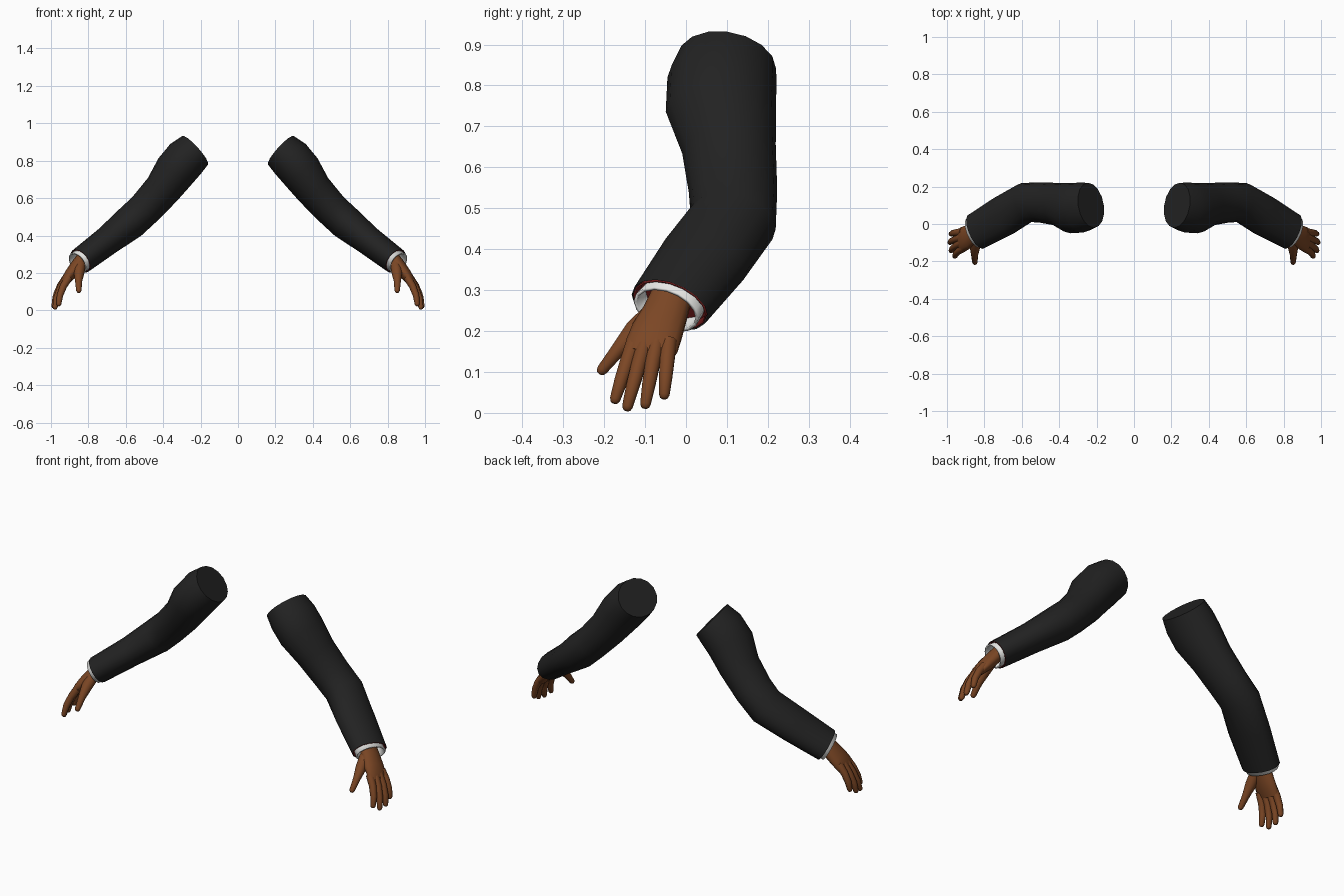
import bpy, bmesh, math
from mathutils import Vector

cube = bpy.data.objects.get("Cube")
if cube:
    bpy.data.objects.remove(cube, do_unlink=True)


def material(name, rgb, rough=0.8):
    m = bpy.data.materials.new(name)
    m.use_nodes = True
    m.diffuse_color = (*rgb, 1)
    node = m.node_tree.nodes["Principled BSDF"]
    node.inputs["Base Color"].default_value = (*rgb, 1)
    node.inputs["Roughness"].default_value = rough
    return m


CLOTH = material("black cloth", (0.016, 0.016, 0.016))
SHIRT = material("white shirt", (0.8, 0.8, 0.78))
LINING = material("dark red lining", (0.15, 0.01, 0.01))
SKIN = material("brown skin", (0.2, 0.062, 0.018))


def tube(name, mat, sections, sides=12, cap_start=True, cap_end=True, thickness=0):
    """Skin elliptical sections (centre, radius across, radius front-back)
    along a path, then mirror the part to the other arm."""
    bm = bmesh.new()
    centres = [Vector(s[0]) for s in sections]
    rings = []
    for i, (_, across, deep) in enumerate(sections):
        d = (centres[min(i + 1, len(centres) - 1)] - centres[max(i - 1, 0)]).normalized()
        u = Vector((0, 1, 0)).cross(d).normalized()
        v = d.cross(u)
        ring = []
        for k in range(sides):
            a = math.tau * k / sides
            ring.append(bm.verts.new(centres[i] + u * across * math.cos(a) + v * deep * math.sin(a)))
        rings.append(ring)
    for lower, upper in zip(rings, rings[1:]):
        for k in range(sides):
            n = (k + 1) % sides
            bm.faces.new((lower[k], lower[n], upper[n], upper[k]))
    if cap_start:
        bm.faces.new(rings[0][::-1])
    if cap_end:
        bm.faces.new(rings[-1])
    bmesh.ops.recalc_face_normals(bm, faces=bm.faces)
    mesh = bpy.data.meshes.new(name)
    bm.to_mesh(mesh)
    bm.free()
    mesh.materials.append(mat)
    mesh.shade_smooth()
    mesh.set_sharp_from_angle(angle=math.radians(50))
    obj = bpy.data.objects.new(name, mesh)
    bpy.context.collection.objects.link(obj)
    if thickness:
        solid = obj.modifiers.new("thickness", "SOLIDIFY")
        solid.thickness = thickness
    obj.modifiers.new("other arm", "MIRROR").use_mirror_merge = False
    return obj


# Jacket sleeves, shoulder to wrist
wrist = Vector((0.843, -0.04, 0.263))
tube("sleeves", CLOTH, [
    ((0.23, 0.10, 0.855), 0.103, 0.122),
    ((0.28, 0.088, 0.81), 0.114, 0.134),
    ((0.335, 0.085, 0.745), 0.113, 0.135),
    ((0.405, 0.105, 0.645), 0.099, 0.115),
    ((0.50, 0.115, 0.54), 0.092, 0.108),
    ((0.578, 0.115, 0.468), 0.092, 0.108),
    ((0.695, 0.045, 0.375), 0.078, 0.113),
    (wrist, 0.071, 0.102),
], sides=16, cap_end=False)

# Lining rim and shirt cuff at the wrist
axis = Vector((0.74, -0.42, -0.54)).normalized()
tube("sleeve_lining", LINING, [
    (wrist - axis * 0.03, 0.064, 0.094),
    (wrist - axis * 0.001, 0.068, 0.099),
], sides=16, cap_end=False, thickness=0.004)
tube("shirt_cuffs", SHIRT, [
    (wrist - axis * 0.04, 0.058, 0.082),
    (wrist + axis * 0.02, 0.063, 0.087),
], sides=16, cap_end=False, thickness=0.008)

# Palms
tube("palms", SKIN, [
    ((0.815, -0.03, 0.30), 0.034, 0.05),
    ((0.855, -0.05, 0.245), 0.036, 0.056),
    ((0.89, -0.07, 0.20), 0.033, 0.064),
    ((0.918, -0.083, 0.165), 0.026, 0.066),
    ((0.932, -0.09, 0.142), 0.018, 0.058),
], sides=14)


def digit(name, points, radii):
    """A tapering finger with a rounded tip."""
    pts = [Vector(p) for p in points]
    tip = (pts[-1] - pts[-2]).normalized()
    end = radii[-1]
    sections = [(p, r, r) for p, r in zip(pts, radii)]
    sections.append((pts[-1] + tip * end * 0.6, end * 0.75, end * 0.75))
    sections.append((pts[-1] + tip * end * 0.85, end * 0.4, end * 0.4))
    tube(name, SKIN, sections, sides=10)


# Fingers: knuckle and tip positions, with a slight outward bow
fingers = {
    "index_fingers": ((0.905, -0.125, 0.175), (0.958, -0.173, 0.034)),
    "middle_fingers": ((0.918, -0.10, 0.17), (0.978, -0.143, 0.016)),
    "ring_fingers": ((0.922, -0.072, 0.17), (0.984, -0.099, 0.022)),
    "little_fingers": ((0.918, -0.042, 0.175), (0.978, -0.053, 0.045)),
}
for name, (knuckle, tip) in fingers.items():
    k, t = Vector(knuckle), Vector(tip)
    bow = Vector((0.01, 0, 0.003))
    digit(name, (k, k.lerp(t, 0.35) + bow, k.lerp(t, 0.7) + bow, t),
          (0.021, 0.019, 0.017, 0.0135))

# Thumbs
digit("thumbs",
      ((0.843, -0.075, 0.245), (0.85, -0.125, 0.20), (0.852, -0.165, 0.155), (0.851, -0.205, 0.105)),
      (0.03, 0.028, 0.019, 0.014))
